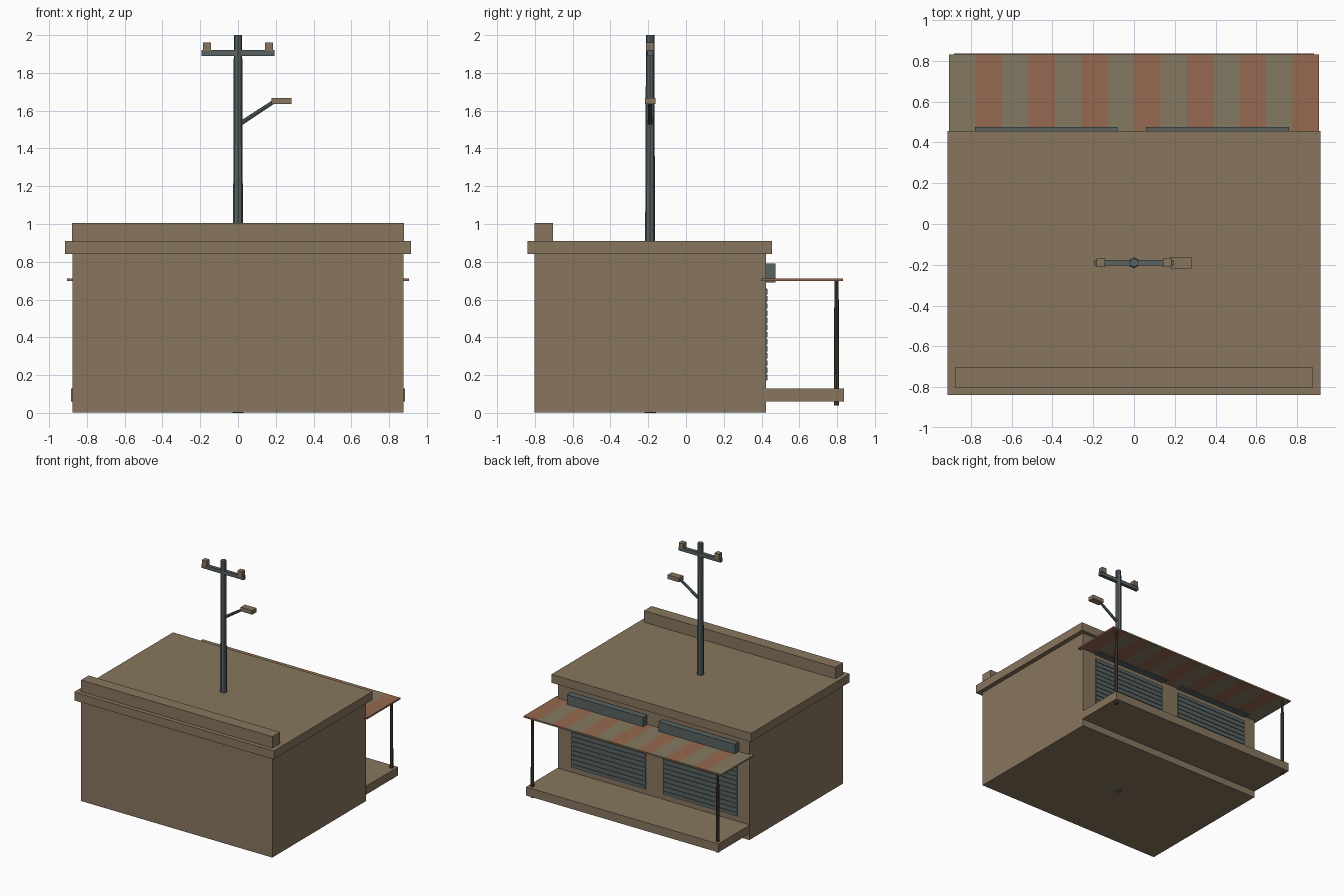
import bpy
import bmesh
from math import pi
from mathutils import Vector

cube = bpy.data.objects.get("Cube")
if cube:
    bpy.data.objects.remove(cube, do_unlink=True)


def material(name, rgb):
    m = bpy.data.materials.new(name)
    m.use_nodes = True
    color = (*rgb, 1)
    m.diffuse_color = color
    bsdf = next(n for n in m.node_tree.nodes if n.type == 'BSDF_PRINCIPLED')
    bsdf.inputs["Base Color"].default_value = color
    bsdf.inputs["Roughness"].default_value = 0.9
    return m


TAN = material("tan plaster", (0.242, 0.181, 0.112))
CANVAS = material("faded canvas", (0.235, 0.19, 0.122))
ORANGE = material("rust orange canvas", (0.305, 0.141, 0.08))
STEEL = material("grey steel", (0.10, 0.125, 0.122))
WOOD = material("dark wood", (0.075, 0.05, 0.032))


def finish(name, bm, *mats):
    bmesh.ops.recalc_face_normals(bm, faces=bm.faces[:])
    mesh = bpy.data.meshes.new(name)
    bm.to_mesh(mesh)
    bm.free()
    for m in mats:
        mesh.materials.append(m)
    obj = bpy.data.objects.new(name, mesh)
    bpy.context.collection.objects.link(obj)
    return obj


def add_box(bm, x, y, z):
    verts = bmesh.ops.create_cube(bm, size=1)["verts"]
    for v in verts:
        v.co = Vector([(r[0] + r[1]) / 2 + c * (r[1] - r[0])
                       for r, c in zip((x, y, z), v.co)])


def box(name, x, y, z, mat):
    bm = bmesh.new()
    add_box(bm, x, y, z)
    return finish(name, bm, mat)


def rod(name, start, end, r1, r2, mat, sides=8):
    a, b = Vector(start), Vector(end)
    bm = bmesh.new()
    bmesh.ops.create_cone(bm, cap_ends=True, segments=sides, radius1=r1,
                          radius2=r2, depth=(b - a).length)
    obj = finish(name, bm, mat)
    obj.location = (a + b) / 2
    obj.rotation_euler = (b - a).to_track_quat('Z', 'Y').to_euler()
    return obj


# Building shell
box("building_walls", (-0.877, 0.877), (-0.803, 0.423), (0.003, 0.84), TAN)
box("roof_slab", (-0.915, 0.915), (-0.838, 0.455), (0.84, 0.91), TAN)
box("roof_parapet", (-0.878, 0.878), (-0.803, -0.703), (0.91, 1.005), TAN)
box("porch_floor", (-0.883, 0.883), (0.42, 0.836), (0.06, 0.13), TAN)

# Striped awning, one plate cut into even stripes
half, stripes = 0.906, 14
width = 2 * half / stripes
bm = bmesh.new()
add_box(bm, (-half, half), (0.397, 0.832), (0.698, 0.711))
for i in range(1, stripes):
    bmesh.ops.bisect_plane(bm, geom=bm.verts[:] + bm.edges[:] + bm.faces[:],
                           plane_co=(-half + i * width, 0, 0),
                           plane_no=(1, 0, 0))
for f in bm.faces:
    x = f.calc_center_median().x
    f.material_index = min(int((x + half) / width), stripes - 1) % 2
finish("awning", bm, CANVAS, ORANGE)

# Awning posts: thicker lower part with a slimmer top
for side, x in (("right", -0.85), ("left", 0.85)):
    rod(f"{side}_awning_post", (x, 0.797, 0.04), (x, 0.797, 0.60),
        0.014, 0.012, WOOD)
    rod(f"{side}_awning_post_top", (x, 0.797, 0.60), (x, 0.797, 0.70),
        0.010, 0.010, WOOD)

# Roller shutters with slats, and their housings above the awning
slats = 13
bottom, top = 0.17, 0.66
pitch = (top - bottom) / slats
for side, x in (("right", -0.43), ("left", 0.41)):
    box(f"{side}_shutter_housing", (x - 0.35, x + 0.35), (0.42, 0.475),
        (0.69, 0.79), STEEL)
    bm = bmesh.new()
    add_box(bm, (x - 0.34, x + 0.34), (0.415, 0.427), (bottom, top))
    for i in range(slats):
        z = bottom + i * pitch
        add_box(bm, (x - 0.34, x + 0.34), (0.425, 0.432),
                (z + pitch * 0.12, z + pitch * 0.88))
    finish(f"{side}_roller_shutter", bm, STEEL)

# Utility pole standing through the building
py = -0.19
rod("utility_pole", (0, py, 0), (0, py, 2), 0.030, 0.022, STEEL)
box("pole_crossarm", (-0.193, 0.193), (py - 0.014, py + 0.014),
    (1.89, 1.92), STEEL)
for side, x in (("right", -0.163), ("left", 0.163)):
    box(f"{side}_insulator", (x - 0.021, x + 0.021), (py - 0.021, py + 0.021),
        (1.915, 1.96), TAN)

# Street lamp on a slanted arm
rod("lamp_arm", (0.01, py, 1.53), (0.19, py, 1.648), 0.012, 0.010, STEEL)
box("lamp_head", (0.177, 0.283), (py - 0.028, py + 0.028), (1.634, 1.668), TAN)
